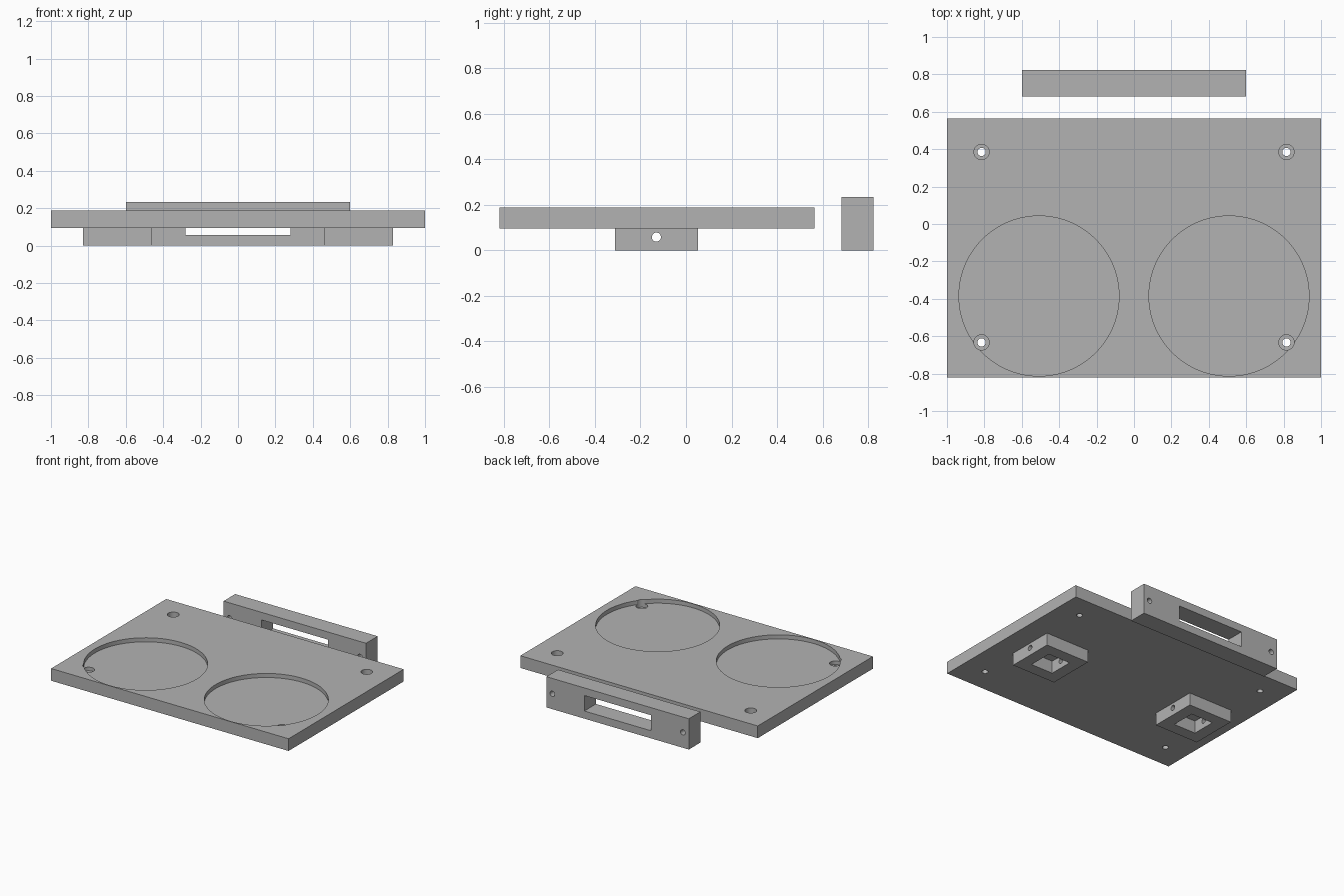
import bpy, math
from mathutils import Vector

cube = bpy.data.objects.get("Cube")
if cube:
    bpy.data.objects.remove(cube, do_unlink=True)

grey = bpy.data.materials.new("plain grey")
grey.use_nodes = True
colour = (0.45, 0.45, 0.45, 1)
grey.diffuse_color = colour
grey.node_tree.nodes["Principled BSDF"].inputs["Base Color"].default_value = colour


def box(name, low, high):
    """Box between two opposite corners."""
    low, high = Vector(low), Vector(high)
    bpy.ops.mesh.primitive_cube_add(size=1)
    ob = bpy.context.object
    ob.name = name
    for v in ob.data.vertices:
        v.co = (low + high) / 2 + v.co * (high - low)
    ob.data.materials.append(grey)
    return ob


def rod(centre, radius, length, axis="Z", sides=32):
    """Cylinder cutter along one axis."""
    turn = {"X": (0, math.pi / 2, 0), "Y": (math.pi / 2, 0, 0), "Z": (0, 0, 0)}[axis]
    bpy.ops.mesh.primitive_cylinder_add(vertices=sides, radius=radius, depth=length,
                                        location=centre, rotation=turn)
    ob = bpy.context.object
    ob.data.materials.append(grey)
    return ob


def cut(ob, cutters):
    """Subtract the cutters, remove them and smooth the round walls."""
    for c in cutters:
        c.hide_render = True
        mod = ob.modifiers.new("cut", "BOOLEAN")
        mod.operation, mod.solver, mod.object = "DIFFERENCE", "EXACT", c
        bpy.context.view_layer.objects.active = ob
        bpy.ops.object.modifier_apply(modifier=mod.name)
        bpy.data.objects.remove(c, do_unlink=True)
    bpy.ops.object.select_all(action="DESELECT")
    ob.select_set(True)
    bpy.context.view_layer.objects.active = ob
    bpy.ops.object.shade_smooth_by_angle(angle=math.radians(30))


BASE, TOP = 0.095, 0.188      # underside and top of the plate
FLOOR, SEAT = 0.157, 0.13     # recess floor and counterbore seat

# Plate with two round recesses and four counterbored screw holes
plate = box("plate", (-1, -0.82, BASE), (1, 0.565, TOP))
cutters = []
for side in (-1, 1):
    cutters.append(rod((side * 0.508, -0.385, FLOOR + 0.1), 0.428, 0.2, sides=96))
    for y in (-0.633, 0.385):
        cutters.append(rod((side * 0.815, y, SEAT + 0.1), 0.041, 0.2))
        cutters.append(rod((side * 0.815, y, BASE), 0.022, 0.4))
cut(plate, cutters)

# Hollow square mounts under the plate, cross-drilled for a pin
for side, label in ((-1, "right"), (1, "left")):
    cx, cy = side * 0.645, -0.13
    mount = box(label + "_mount", (cx - 0.185, cy - 0.183, 0), (cx + 0.185, cy + 0.183, BASE))
    pocket = box("pocket", (cx - 0.093, cy - 0.093, -0.1), (cx + 0.093, cy + 0.093, 0.2))
    cut(mount, [pocket, rod((cx, cy, 0.058), 0.02, 0.6, "X")])

# Separate bar behind the plate, with a window and two end holes
bar = box("rear_bar", (-0.6, 0.683, 0), (0.6, 0.823, 0.234))
window = box("window", (-0.28, 0.6, 0.058), (0.28, 0.9, 0.176))
cut(bar, [window] + [rod((s * 0.55, 0.75, 0.117), 0.02, 0.4, "Y") for s in (-1, 1)])
